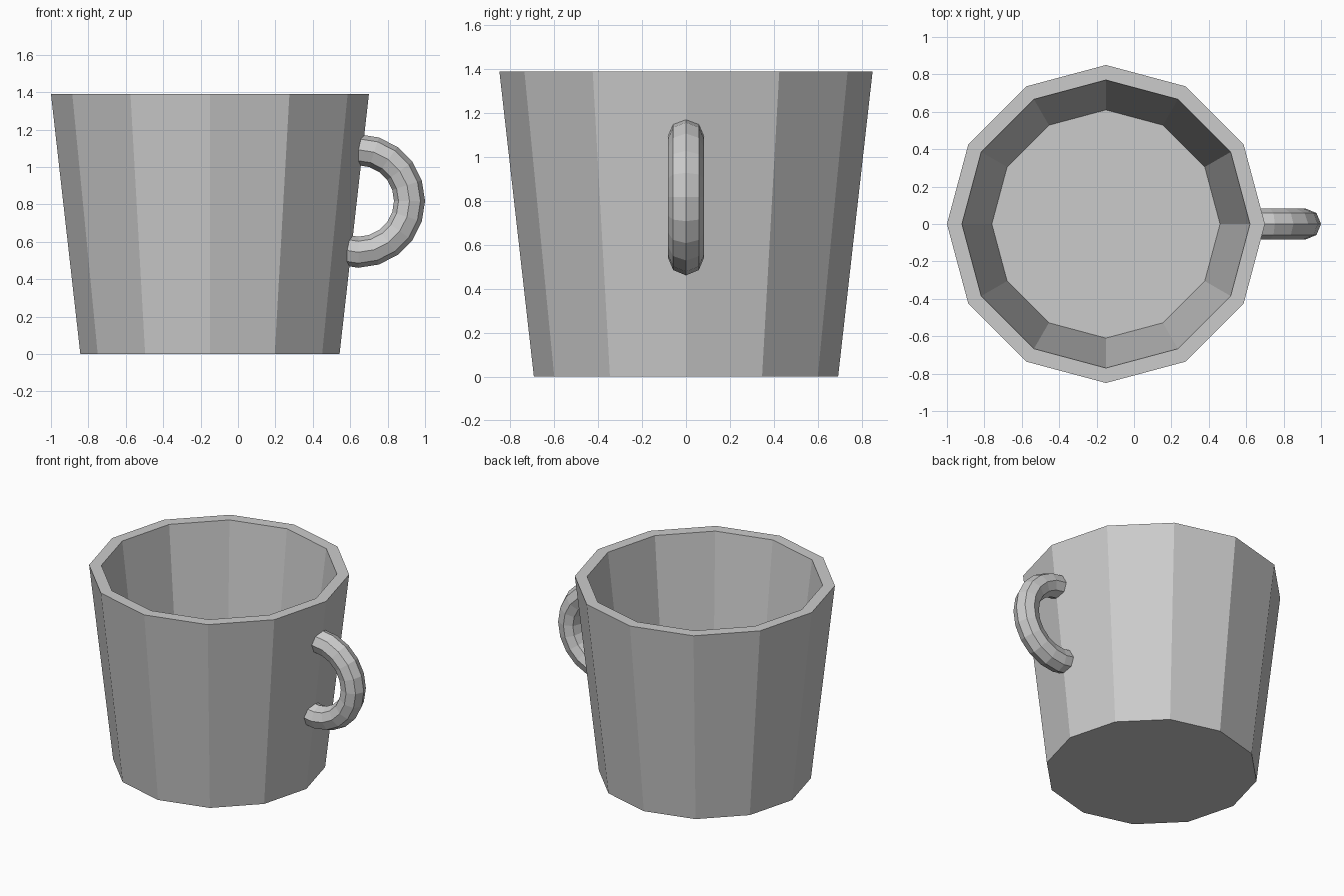
import bpy, bmesh
from math import cos, sin, pi, radians

if "Cube" in bpy.data.objects:
    bpy.data.objects.remove(bpy.data.objects["Cube"])


def loft(name, rings, close=False):
    """Skin equal-sized rings of points, capping both ends."""
    bm = bmesh.new()
    loops = [[bm.verts.new(p) for p in ring] for ring in rings]
    n = len(loops[0])
    for a, b in zip(loops, loops[1:]):
        for i in range(n):
            j = (i + 1) % n
            bm.faces.new((a[i], a[j], b[j], b[i]))
    bm.faces.new(loops[0][::-1])
    bm.faces.new(loops[-1])
    bmesh.ops.recalc_face_normals(bm, faces=bm.faces)
    mesh = bpy.data.meshes.new(name)
    bm.to_mesh(mesh)
    bm.free()
    obj = bpy.data.objects.new(name, mesh)
    bpy.context.collection.objects.link(obj)
    return obj


# Cup body: outer wall, flat rim, inner wall and floor, 12 sides
CUP_X = -0.15
profile = [(0.693, 0), (0.85, 1.39), (0.77, 1.39), (0.61, 0.06)]
loft("cup_body", [[(CUP_X + r * cos(i * pi / 6), r * sin(i * pi / 6), z)
                   for i in range(12)] for r, z in profile])

# Handle: eight-sided tube on an arc, ends buried in the tapered wall
HX, HZ, MAJOR, MINOR = 0.643, 0.818, 0.274, 0.083
rings = []
for deg in [*range(-108, 91, 18), 97]:
    a = radians(deg)
    ring = []
    for k in range(8):
        t = k * pi / 4
        d = MAJOR + MINOR * cos(t)
        ring.append((HX + d * cos(a), MINOR * sin(t), HZ + d * sin(a)))
    rings.append(ring)
loft("handle", rings)
